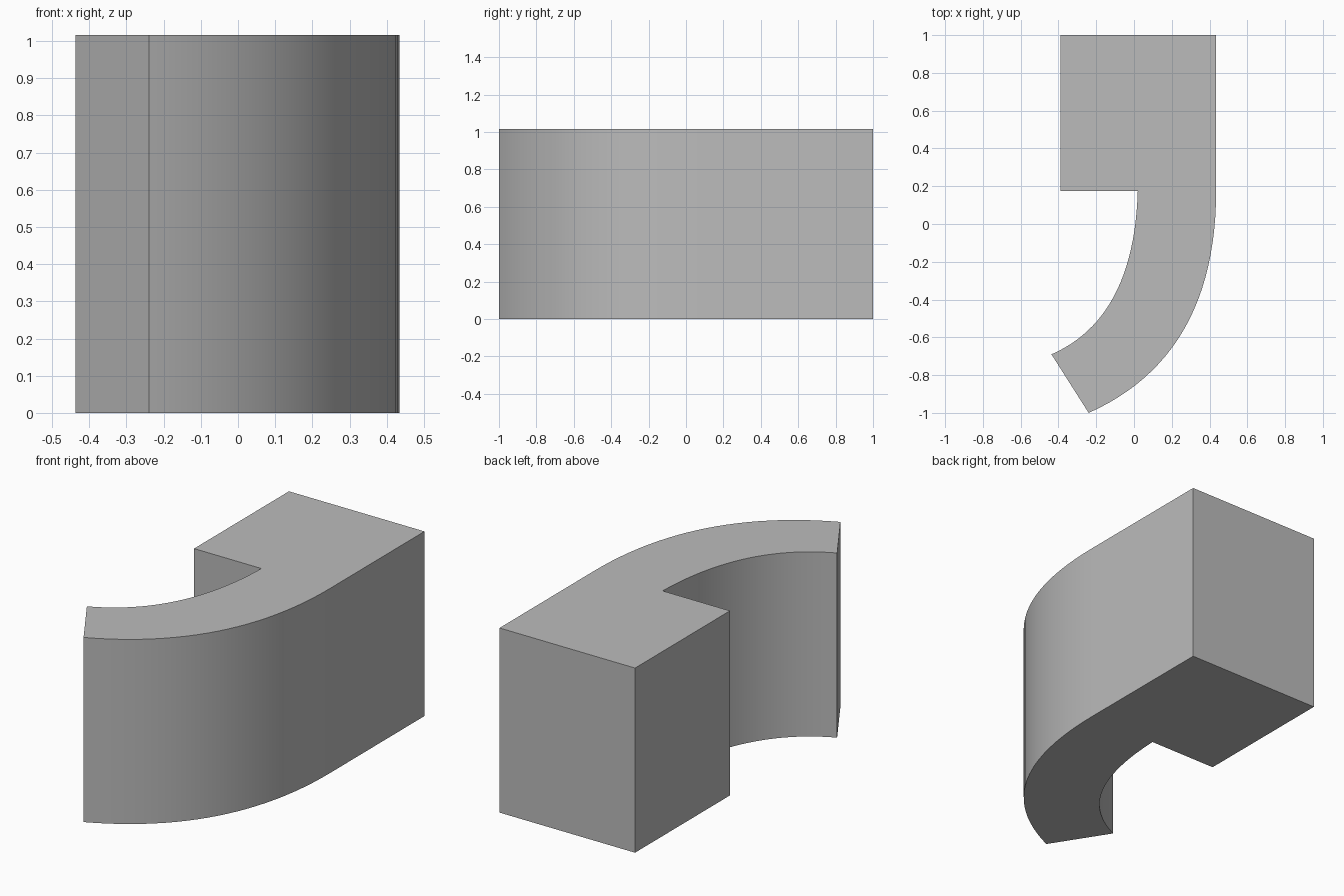
import bpy
import bmesh
import math
from mathutils import Vector

HEIGHT = 1.016
STEPS = 24

if "Cube" in bpy.data.objects:
    bpy.data.objects.remove(bpy.data.objects["Cube"], do_unlink=True)

# Single grey material
grey = bpy.data.materials.new("plain grey")
grey.use_nodes = True
colour = (0.5, 0.5, 0.5, 1)
grey.diffuse_color = colour
grey.node_tree.nodes["Principled BSDF"].inputs["Base Color"].default_value = colour


def arc(start, control, end):
    """Points along a quadratic curve, both ends included."""
    a, b, c = Vector(start), Vector(control), Vector(end)
    ts = [i / STEPS for i in range(STEPS + 1)]
    return [a * (1 - t) ** 2 + b * 2 * t * (1 - t) + c * t * t for t in ts]


# Outline: square head, then the curved tail's inner and outer edges
outline = [Vector((0.435, 1)), Vector((-0.39, 1)), Vector((-0.39, 0.175))]
outline += arc((0.02, 0.175), (0.0, -0.5), (-0.437, -0.69))
outline += arc((-0.24, -1), (0.435, -0.7), (0.435, 0.18))

# Extrude the outline into a solid block
bm = bmesh.new()
base = bm.faces.new([bm.verts.new((p.x, p.y, 0)) for p in outline])
top = bmesh.ops.extrude_face_region(bm, geom=[base], use_keep_orig=True)
bmesh.ops.translate(bm, vec=(0, 0, HEIGHT),
                    verts=[v for v in top["geom"] if isinstance(v, bmesh.types.BMVert)])
bmesh.ops.recalc_face_normals(bm, faces=bm.faces)

mesh = bpy.data.meshes.new("hooked_block")
bm.to_mesh(mesh)
bm.free()
mesh.materials.append(grey)
block = bpy.data.objects.new("hooked_block", mesh)
bpy.context.collection.objects.link(block)

# Smooth the curved walls, keep the corners crisp
bpy.ops.object.select_all(action="DESELECT")
block.select_set(True)
bpy.context.view_layer.objects.active = block
bpy.ops.object.shade_smooth_by_angle(angle=math.radians(30))
